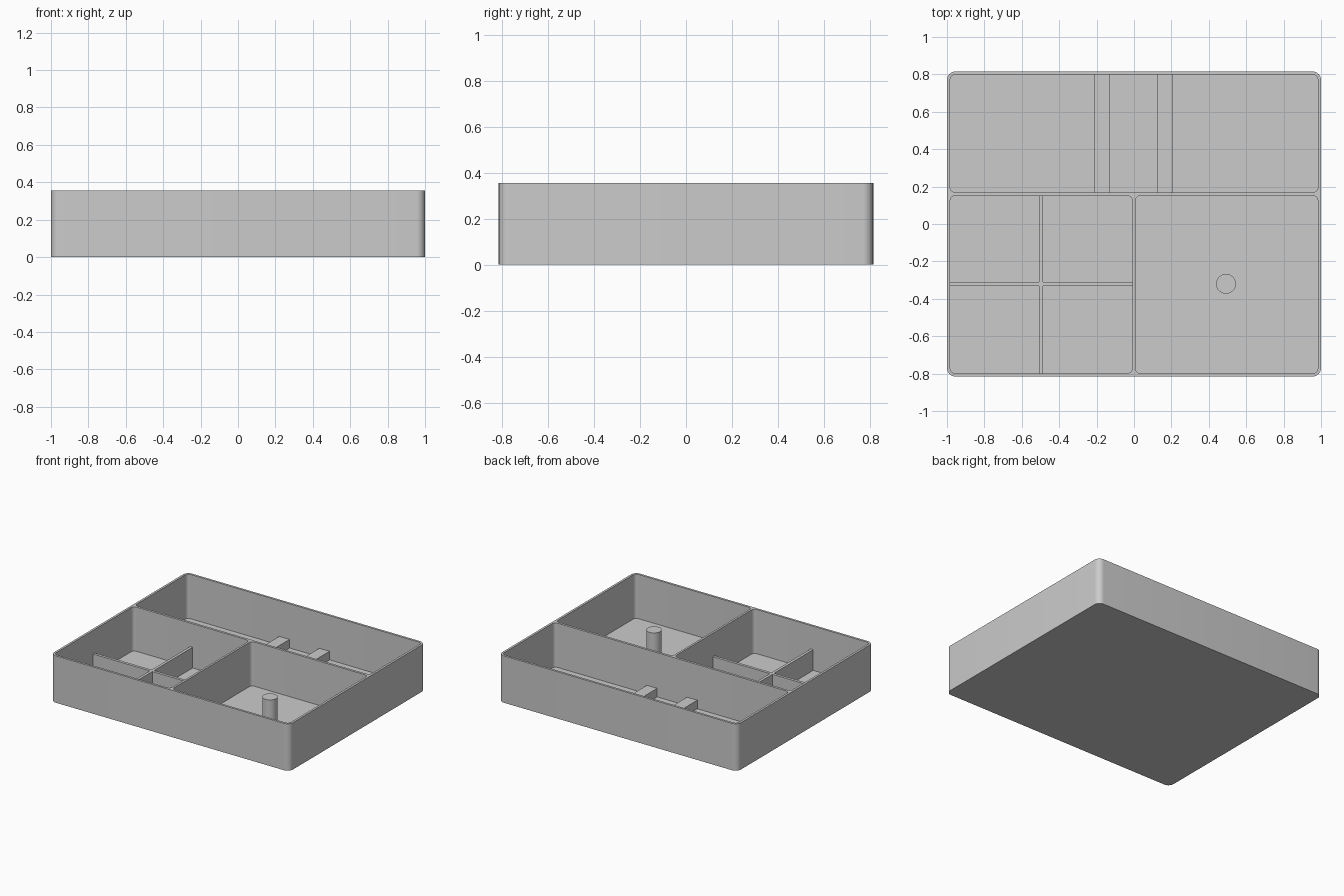
import bpy
import bmesh
from math import cos, sin, pi, radians

cube = bpy.data.objects.get("Cube")
if cube:
    bpy.data.objects.remove(cube, do_unlink=True)

HEIGHT = 0.355
HALF_X, HALF_Y = 1.0, 0.815
WALL, FLOOR = 0.017, 0.02
IN_X, IN_Y = HALF_X - WALL, HALF_Y - WALL
EMBED = 0.005  # how far inner parts sink into walls and floor

grey = bpy.data.materials.new("Grey Plastic")
grey.use_nodes = True
grey.diffuse_color = (0.6, 0.6, 0.6, 1)
grey.node_tree.nodes["Principled BSDF"].inputs["Base Color"].default_value = (0.6, 0.6, 0.6, 1)


def prism(name, outline, z0, z1):
    """Extrude a closed outline from z0 up to z1."""
    bm = bmesh.new()
    base = bm.faces.new([bm.verts.new((x, y, z0)) for x, y in outline])
    top = bmesh.ops.extrude_face_region(bm, geom=[base])["geom"]
    verts = [v for v in top if isinstance(v, bmesh.types.BMVert)]
    bmesh.ops.translate(bm, vec=(0, 0, z1 - z0), verts=verts)
    bmesh.ops.recalc_face_normals(bm, faces=bm.faces)
    mesh = bpy.data.meshes.new(name)
    bm.to_mesh(mesh)
    bm.free()
    mesh.materials.append(grey)
    obj = bpy.data.objects.new(name, mesh)
    bpy.context.collection.objects.link(obj)
    return obj


def arc(cx, cy, r, start, sweep, steps):
    return [(cx + r * cos(start + sweep * i / steps),
             cy + r * sin(start + sweep * i / steps)) for i in range(steps + 1)]


def rounded(x0, x1, y0, y1, r):
    corners = [(x1 - r, y1 - r), (x0 + r, y1 - r), (x0 + r, y0 + r), (x1 - r, y0 + r)]
    return [p for i, (cx, cy) in enumerate(corners)
            for p in arc(cx, cy, r, i * pi / 2, pi / 2, 10)]


def box(name, x0, x1, y0, y1, z1):
    return prism(name, [(x0, y0), (x1, y0), (x1, y1), (x0, y1)], FLOOR - EMBED, z1)


def activate(obj):
    bpy.ops.object.select_all(action="DESELECT")
    obj.select_set(True)
    bpy.context.view_layer.objects.active = obj


# Tray body with three rounded compartments hollowed out
tray = prism("tray_body", rounded(-HALF_X, HALF_X, -HALF_Y, HALF_Y, 0.045), 0, HEIGHT)
compartments = {
    "back": (-IN_X, IN_X, 0.169, IN_Y),
    "front_right": (-IN_X, -0.009, -IN_Y, 0.151),
    "front_left": (0.007, IN_X, -IN_Y, 0.151),
}
for name, bounds in compartments.items():
    cutter = prism(name + "_cutter", rounded(*bounds, 0.027), FLOOR, HEIGHT + 0.1)
    cutter.hide_render = True
    activate(tray)
    cut = tray.modifiers.new(name, "BOOLEAN")
    cut.operation, cut.solver, cut.object = "DIFFERENCE", "EXACT", cutter
    bpy.ops.object.modifier_apply(modifier=cut.name)
    bpy.data.objects.remove(cutter, do_unlink=True)

# Half-height crossing dividers
DIVIDER = 0.177
box("long_divider", -0.507, -0.486, -IN_Y - EMBED, 0.151 + EMBED, DIVIDER)
box("cross_divider_outer", -IN_X - EMBED, -0.507, -0.331, -0.31, DIVIDER)
box("cross_divider_inner", -0.486, -0.009 + EMBED, -0.331, -0.31, DIVIDER)

# Low ribs across the back compartment
for name, x0, x1 in (("right_rib", -0.213, -0.127), ("left_rib", 0.123, 0.209)):
    box(name, x0, x1, 0.169 - EMBED, IN_Y + EMBED, 0.085)

# Round post in the large front compartment
post = prism("post", arc(0.492, -0.32, 0.053, 0, 2 * pi, 40)[:-1], FLOOR - EMBED, 0.244)

for obj in (tray, post):
    activate(obj)
    bpy.ops.object.shade_smooth_by_angle(angle=radians(30))
